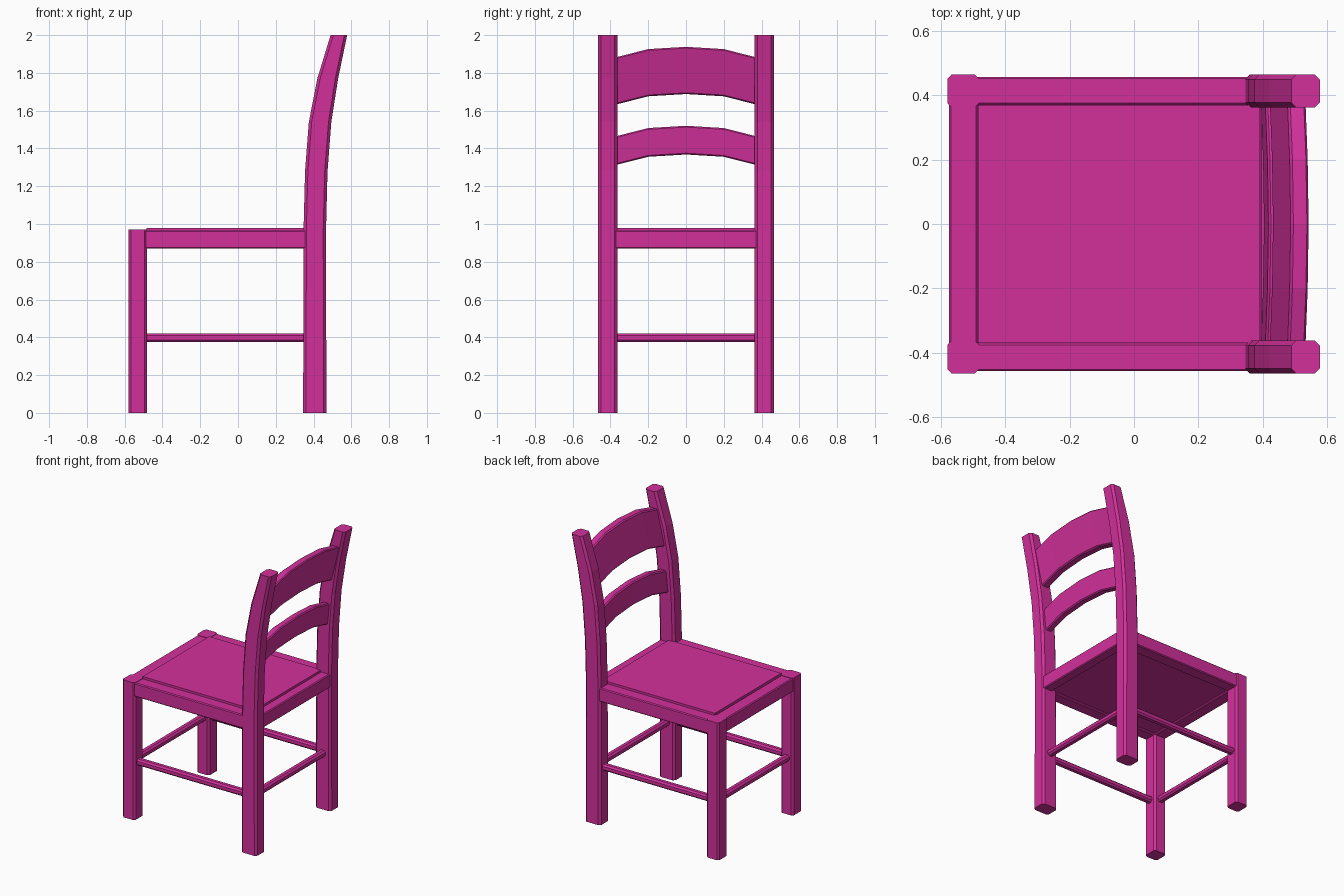
import bpy, bmesh
from mathutils import Vector

if "Cube" in bpy.data.objects:
    bpy.data.objects.remove(bpy.data.objects["Cube"])

mat = bpy.data.materials.new("magenta_paint")
mat.diffuse_color = (0.65, 0.03, 0.33, 1)
mat.use_nodes = True
mat.node_tree.nodes["Principled BSDF"].inputs["Base Color"].default_value = mat.diffuse_color


def chamfer(quad, c):
    """Cut the four corners of a cross-section, giving eight points."""
    out = []
    for i, p in enumerate(quad):
        p = Vector(p)
        for q in (quad[i - 1], quad[(i + 1) % 4]):
            out.append(p + (Vector(q) - p).normalized() * c)
    return out


def loft(name, quads, c):
    """Skin a chain of chamfered four-sided sections and cap the ends."""
    bm = bmesh.new()
    rings = [[bm.verts.new(p) for p in chamfer(q, c)] for q in quads]
    for a, b in zip(rings, rings[1:]):
        for i in range(8):
            j = (i + 1) % 8
            bm.faces.new((a[i], a[j], b[j], b[i]))
    bm.faces.new(rings[0])
    bm.faces.new(rings[-1])
    bmesh.ops.recalc_face_normals(bm, faces=bm.faces)
    mesh = bpy.data.meshes.new(name)
    bm.to_mesh(mesh)
    bm.free()
    mesh.materials.append(mat)
    ob = bpy.data.objects.new(name, mesh)
    bpy.context.collection.objects.link(ob)
    return ob


def bar(name, x, y, z, axis, c):
    """Straight bar with chamfered long edges along the given axis."""
    r = [x, y, z]
    u, v = [k for k in range(3) if k != axis]
    quads = []
    for e in r[axis]:
        quad = []
        for a, b in ((0, 0), (1, 0), (1, 1), (0, 1)):
            p = [0, 0, 0]
            p[axis], p[u], p[v] = e, r[u][a], r[v][b]
            quad.append(p)
        quads.append(quad)
    return loft(name, quads, c)


# Back leg profile: height, front x, rear x
LEG = [(0, .345, .468), (.97, .347, .466), (1.28, .355, .474),
       (1.54, .375, .494), (1.77, .42, .53), (2.0, .49, .578)]

for s, side in ((-1, "right"), (1, "left")):
    y0, y1 = s * .363, s * .465
    # Legs
    bar("front_leg_" + side, (-.58, -.482), (y0, y1), (0, .97), 2, .013)
    loft("back_leg_" + side,
         [[(a, y0, z), (b, y0, z), (b, y1, z), (a, y1, z)] for z, a, b in LEG], .015)
    # Side rails and stretchers
    bar("side_rail_" + side, (-.49, .36), (s * .37, s * .458), (.87, .967), 0, .006)
    bar("side_stretcher_" + side, (-.5, .37), (s * .392, s * .438), (.376, .42), 0, .011)

# Front and back rails and stretchers
for name, x, sx in (("front", (-.575, -.485), -.53), ("back", (.39, .46), .407)):
    bar(name + "_rail", x, (-.37, .37), (.87, .967), 1, .006)
    bar(name + "_stretcher", (sx - .023, sx + .023), (-.38, .38), (.376, .42), 1, .011)

# Seat panel, slightly proud of the frame
bar("seat", (-.485, .392), (-.371, .371), (.882, .98), 2, .001)


# Arched back slats: end z range, and x ranges at the bottom and top
def slat(name, zb, zt, xb, xt):
    quads = []
    for y, dz, dx in ((-.385, -.006, -.001), (-.2, .041, .006), (0, .053, .009),
                      (.2, .041, .006), (.385, -.006, -.001)):
        quads.append([(xb[0] + dx, y, zb + dz), (xb[1] + dx, y, zb + dz),
                      (xt[1] + dx, y, zt + dz), (xt[0] + dx, y, zt + dz)])
    loft(name, quads, .007)


slat("lower_back_slat", 1.315, 1.467, (.395, .445), (.41, .46))
slat("upper_back_slat", 1.635, 1.885, (.422, .477), (.48, .536))
